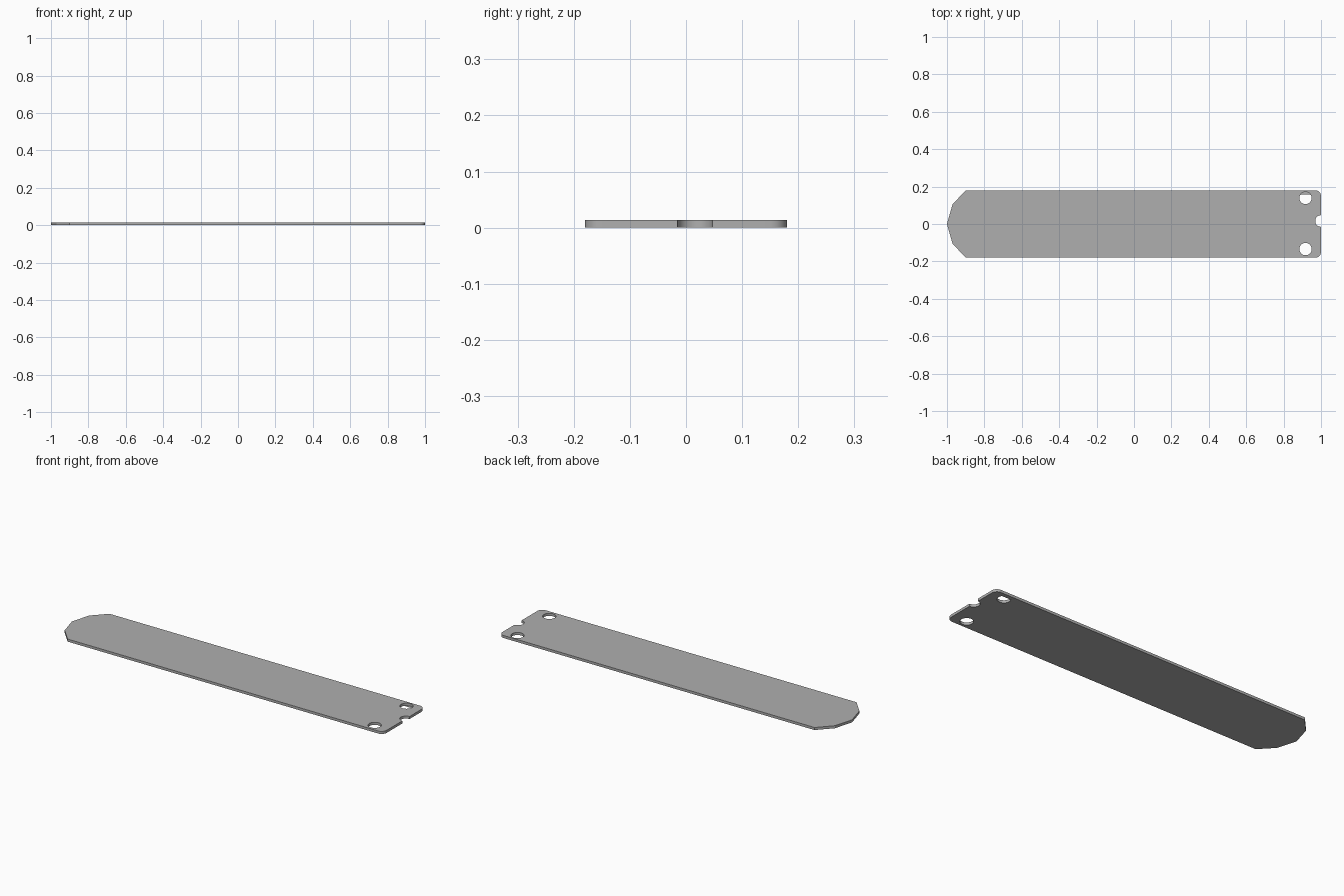
import bpy, bmesh
from math import sin, cos, radians

if "Cube" in bpy.data.objects:
    bpy.data.objects.remove(bpy.data.objects["Cube"])

T = 0.014  # plate thickness


def arc(cx, cy, r, a0, a1, n):
    return [(cx + r * cos(radians(a0 + (a1 - a0) * i / n)),
             cy + r * sin(radians(a0 + (a1 - a0) * i / n))) for i in range(n + 1)]


# Outline: faceted left end, rounded right corners, off-centre half-round notch
outline = [(-0.9, 0.18), (-0.97, 0.105), (-1, 0), (-0.97, -0.105), (-0.9, -0.18)]
outline += arc(0.97, -0.15, 0.03, -90, 0, 8)
outline += arc(1.0, 0.016, 0.031, 270, 90, 16)
outline += arc(0.97, 0.15, 0.03, 0, 90, 8)

# Two round mounting holes
HOLE_X, HOLE_R = 0.917, 0.033
holes = [arc(HOLE_X, y, HOLE_R, 0, 360, 32)[:-1] for y in (0.139, -0.134)]

# Flat plate, filled from its profile loops
curve = bpy.data.curves.new("plate", 'CURVE')
curve.dimensions = '2D'
curve.fill_mode = 'BOTH'
curve.extrude = T / 2
for loop in [outline] + holes:
    s = curve.splines.new('POLY')
    s.points.add(len(loop) - 1)
    for p, (x, y) in zip(s.points, loop):
        p.co = (x, y, 0, 1)
    s.use_cyclic_u = True
plate = bpy.data.objects.new("plate", curve)
bpy.context.collection.objects.link(plate)
bpy.context.view_layer.objects.active = plate
plate.select_set(True)
bpy.ops.object.convert(target='MESH')
plate = bpy.context.object

# Weld the caps to the rim, and add the small web across the rear hole's underside
bm = bmesh.new()
bm.from_mesh(plate.data)
bmesh.ops.remove_doubles(bm, verts=bm.verts, dist=1e-5)
bmesh.ops.recalc_face_normals(bm, faces=bm.faces)
bmesh.ops.translate(bm, verts=bm.verts, vec=(0, 0, T / 2))
web = arc(HOLE_X, 0.139, HOLE_R, 33.75, 146.25, 10)
bm.faces.new([bm.verts.new((x, y, 0)) for x, y in web])
bm.to_mesh(plate.data)
bm.free()
bpy.ops.object.shade_smooth_by_angle(angle=radians(20))

# Darker grey finish
mat = bpy.data.materials.new("dark_grey")
mat.diffuse_color = (0.43, 0.43, 0.43, 1)
mat.use_nodes = True
mat.node_tree.nodes["Principled BSDF"].inputs["Base Color"].default_value = mat.diffuse_color
plate.data.materials.clear()
plate.data.materials.append(mat)
